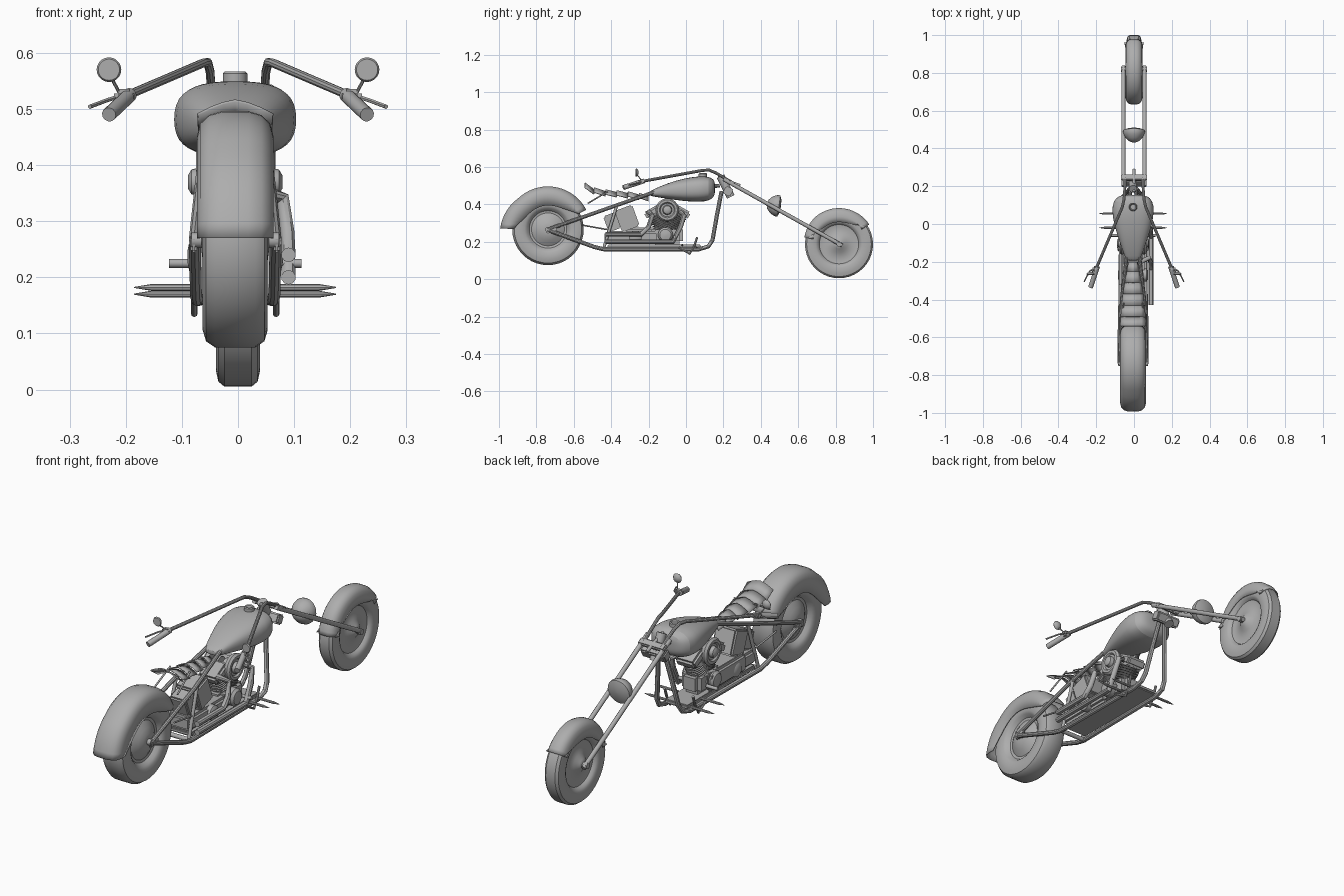
import bpy, bmesh, math
from mathutils import Vector, Matrix

if "Cube" in bpy.data.objects:
    bpy.data.objects.remove(bpy.data.objects["Cube"], do_unlink=True)

GREY = (0.42, 0.42, 0.42, 1)
mat = bpy.data.materials.new("plain grey")
mat.use_nodes = True
mat.diffuse_color = GREY
mat.node_tree.nodes["Principled BSDF"].inputs["Base Color"].default_value = GREY
CX = -0.005      # centre line of the body
made = []


def finish(name, bm):
    bmesh.ops.recalc_face_normals(bm, faces=bm.faces)
    me = bpy.data.meshes.new(name)
    bm.to_mesh(me)
    bm.free()
    me.materials.append(mat)
    ob = bpy.data.objects.new(name, me)
    bpy.context.collection.objects.link(ob)
    made.append(ob)
    return ob


def bridge(bm, rings, closed=True):
    for a, b in zip(rings, rings[1:]):
        n = len(a)
        for i in range(n if closed else n - 1):
            j = (i + 1) % n
            bm.faces.new((a[i], a[j], b[j], b[i]))


def lathe(name, profile, centre, axis=(1, 0, 0), n=24):
    """Revolve (distance along axis, radius) points, closing both ends."""
    bm = bmesh.new()
    m = Matrix.Translation(centre) @ Vector((0, 0, 1)).rotation_difference(Vector(axis)).to_matrix().to_4x4()
    ang = [math.tau * i / n for i in range(n)]
    rings = [[bm.verts.new(m @ Vector((r * math.cos(t), r * math.sin(t), h))) for t in ang]
             for h, r in profile]
    bridge(bm, rings)
    bm.faces.new(rings[0])
    bm.faces.new(rings[-1])
    return finish(name, bm)


def rod(name, a, b, r, r2=None, n=12):
    d = Vector(b) - Vector(a)
    return lathe(name, [(0, r), (d.length, r if r2 is None else r2)], a, d, n)


def tube(name, pts, r, n=10):
    """Sweep a circle along a path with mitred corners."""
    bm = bmesh.new()
    p = [Vector(q) for q in pts]
    rings = []
    for i, q in enumerate(p):
        d0 = (q - p[max(i - 1, 0)]).normalized()
        d1 = (p[min(i + 1, len(p) - 1)] - q).normalized()
        t = (d0 + d1).normalized()
        side = t.cross(Vector((1, 0, 0))).normalized()
        up = side.cross(t)
        rings.append([bm.verts.new(q + r * (math.cos(k * math.tau / n) * side + math.sin(k * math.tau / n) * up))
                      for k in range(n)])
    bridge(bm, rings)
    bm.faces.new(rings[0])
    bm.faces.new(rings[-1])
    return finish(name, bm)


def box(name, centre, size, tilt=0, bevel=0.008):
    bm = bmesh.new()
    m = Matrix.Translation(centre) @ Matrix.Rotation(math.radians(tilt), 4, 'X') @ Matrix.Diagonal((*size, 1))
    bmesh.ops.create_cube(bm, size=1, matrix=m)
    bmesh.ops.bevel(bm, geom=bm.edges[:], offset=bevel, segments=2, affect='EDGES')
    return finish(name, bm)


def wheel(name, centre, half):
    lathe(name, [(-a, r) for a, r in half] + [(a, r) for a, r in reversed(half)], centre, n=40)


def fender(name, centre, w, a0, a1, top, skirt, flare):
    bm = bmesh.new()
    rings = []
    for i in range(25):
        u = i / 24
        t = math.radians(a0 + (a1 - a0) * u)
        out = top + flare * max(0, u - 0.7) / 0.3
        low = skirt + 0.055 * abs(2 * u - 1) ** 4
        half = [(w, low), (w * 1.02, out - 0.045), (w * 0.93, out - 0.022), (w * 0.7, out - 0.007), (w * 0.35, out)]
        sec = half + [(-x, r) for x, r in reversed(half)]
        rings.append([bm.verts.new(Vector(centre) + Vector((x, r * math.cos(t), r * math.sin(t)))) for x, r in sec])
    bridge(bm, rings, False)
    mod = finish(name, bm).modifiers.new("thickness", 'SOLIDIFY')
    mod.thickness = 0.004


# Wheels and fenders
RW, FW = (CX, -0.738, 0.266), (0, 0.818, 0.187)
wheel("rear_wheel", RW, [(0.06, 0.02), (0.058, 0.035), (0.048, 0.06), (0.03, 0.088), (0.032, 0.1), (0.048, 0.112),
                         (0.056, 0.125), (0.058, 0.16), (0.052, 0.18), (0.036, 0.191)])
wheel("front_wheel", FW, [(0.045, 0.012), (0.04, 0.025), (0.024, 0.045), (0.016, 0.085), (0.02, 0.105), (0.032, 0.113),
                          (0.038, 0.125), (0.039, 0.155), (0.035, 0.173), (0.024, 0.182)])
fender("rear_fender", RW, 0.067, 27, 179, 0.23, 0.128, 0.026)
fender("front_fender", FW, 0.045, 33, 169, 0.193, 0.118, -0.004)
rod("rear_axle", (CX - 0.078, *RW[1:]), (CX + 0.078, *RW[1:]), 0.014)
rod("front_axle", (-0.068, *FW[1:]), (0.068, *FW[1:]), 0.013)

# Teardrop tank
bm = bmesh.new()
rings = []
for y, z, hw, hh in [(-0.195, 0.458, 0.03, 0.01), (-0.18, 0.46, 0.042, 0.018), (-0.1, 0.472, 0.07, 0.042),
                     (-0.01, 0.478, 0.1, 0.062), (0.07, 0.482, 0.114, 0.07), (0.125, 0.484, 0.105, 0.066),
                     (0.15, 0.486, 0.075, 0.046), (0.155, 0.487, 0.04, 0.025)]:
    ring = []
    for k in range(20):
        c, s = math.cos(k * math.tau / 20), math.sin(k * math.tau / 20)
        ring.append(bm.verts.new((CX + hw * math.copysign(abs(c) ** 0.75, c), y, z + hh * math.copysign(abs(s) ** 0.75, s))))
    rings.append(ring)
bridge(bm, rings)
bm.faces.new(rings[0])
bm.faces.new(rings[-1])
finish("tank", bm).modifiers.new("smooth", 'SUBSURF').levels = 1
lathe("filler_cap", [(0, 0.022), (0.03, 0.022), (0.034, 0.018), (0.03, 0.014)], (CX, 0.09, 0.533), (0, 0, 1), 16)

# Ribbed seat of overlapping peaked slats
path = [(-0.54, 0.513, 0.068), (-0.49, 0.487, 0.066), (-0.43, 0.477, 0.062),
        (-0.37, 0.472, 0.055), (-0.31, 0.466, 0.045), (-0.25, 0.458, 0.034), (-0.2, 0.45, 0.025)]
for i, (a, b) in enumerate(zip(path, path[1:])):
    bm = bmesh.new()
    rows = [[bm.verts.new((CX + w * k / 3, y, z + lift - 0.025 * abs(k / 3) ** 1.5)) for k in range(-3, 4)]
            for (y, z, w), lift in ((a, 0.004), (b, -0.006))]
    bridge(bm, rows, False)
    finish(f"seat_slat_{i + 1}", bm).modifiers.new("thickness", 'SOLIDIFY').thickness = 0.005

# Engine and gearbox
box("crankcase", (CX, -0.1, 0.235), (0.1, 0.17, 0.1), 0, 0.02)
box("gearbox", (CX, -0.29, 0.225), (0.12, 0.29, 0.065), 0, 0.012)
box("oil_tank", (CX, -0.315, 0.325), (0.11, 0.1, 0.12), 20)
box("battery_box", (CX, -0.395, 0.305), (0.09, 0.07, 0.09), 20)
for label, s in (("front", 1), ("rear", -1)):
    d = Vector((0, s * 0.5, 0.87))
    fins = [(0.04 + 0.011 * k + e, r) for k in range(8) for e, r in ((0, 0.036), (0.003, 0.046), (0.007, 0.046), (0.009, 0.036))]
    lathe(label + "_cylinder", fins, (CX, -0.1, 0.235), d, 16)
    box(label + "_cylinder_head", Vector((CX, -0.1, 0.235)) + d * 0.145, (0.1, 0.1, 0.045), -s * 30, 0.01)
for label, s in (("left", 1), ("right", -1)):
    ax = (s, 0, 0)
    lathe(label + "_air_cleaner", [(0, 0.03), (0.03, 0.03), (0.032, 0.058), (0.048, 0.062), (0.058, 0.054), (0.058, 0.042),
                                   (0.05, 0.036), (0.05, 0.026), (0.066, 0.022), (0.072, 0.012)], (CX + s * 0.012, -0.1, 0.37), ax)
    lathe(label + "_cam_cover", [(0, 0.04), (0.025, 0.04), (0.036, 0.03), (0.04, 0.01)], (CX + s * 0.045, -0.11, 0.237), ax)
    lathe(label + "_clutch_cover", [(0, 0.034), (0.022, 0.034), (0.03, 0.022)], (CX + s * 0.05, -0.27, 0.225), ax, 20)
for i, (y, z) in enumerate(((0.0, 0.2), (-0.17, 0.24))):
    tube(f"exhaust_pipe_{i + 1}", [(0.03, y - 0.03, 0.36), (0.08, y - 0.01, 0.34), (0.088, y - 0.03, 0.28),
                                   (0.09, y - 0.07, z), (0.09, -0.43, z)], 0.013)
box("primary_cover", (CX - 0.06, -0.2, 0.235), (0.03, 0.27, 0.085), 0, 0.012)

# Frame, steering neck and fork yokes
for label, s in (("left", 1), ("right", -1)):
    tube(label + "_lower_rail", [(CX + s * x, y, z) for x, y, z in
         ((0.015, 0.19, 0.47), (0.035, 0.165, 0.34), (0.055, 0.142, 0.21), (0.06, 0.12, 0.175), (0.063, 0.07, 0.16),
          (0.068, -0.44, 0.16), (0.07, -0.49, 0.172), (0.072, -0.738, 0.263))], 0.011)
    tube(label + "_upper_rail", [(CX + s * x, y, z) for x, y, z in
         ((0.015, 0.18, 0.5), (0.03, -0.14, 0.476), (0.06, -0.4, 0.385), (0.073, -0.738, 0.266))], 0.01)
    rod(label + "_seat_post", (CX + s * 0.055, -0.37, 0.395), (CX + s * 0.06, -0.44, 0.165), 0.008)
    rod(label + "_seat_strut", (CX + s * 0.05, -0.42, 0.468), (CX + s * 0.06, -0.525, 0.405), 0.004)
    rod(label + "_fender_stay", (CX + s * 0.06, -0.42, 0.265), (CX + s * 0.068, -0.56, 0.29), 0.004)
    box(label + "_axle_plate", (CX + s * 0.074, -0.72, 0.265), (0.012, 0.06, 0.03), 15, 0.004)
    # Fork leg and handlebar
    rod(label + "_fork_leg", (s * 0.056, 0.2, 0.535), (s * 0.056, 0.835, 0.18), 0.0105)
    tube(label + "_handlebar", [(s * 0.046, 0.25, 0.515), (s * 0.05, 0.16, 0.568), (s * 0.054, 0.125, 0.583),
                                (s * 0.062, 0.09, 0.582), (s * 0.2, -0.235, 0.523)], 0.008)
    rod(label + "_grip", (s * 0.193, -0.225, 0.525), (s * 0.23, -0.335, 0.49), 0.013)
    box(label + "_lever_clamp", (s * 0.203, -0.237, 0.523), (0.036, 0.03, 0.026), 0, 0.008)
    tube(label + "_brake_lever", [(s * 0.21, -0.235, 0.523), (s * 0.235, -0.25, 0.515), (s * 0.264, -0.305, 0.504)], 0.004, 6)
    rod(label + "_mirror_stem", (s * 0.212, -0.24, 0.53), (s * 0.228, -0.262, 0.56), 0.003, None, 6)
    lathe(label + "_mirror", [(-0.005, 0.019), (0, 0.022), (0.008, 0.016), (0.012, 0.005)], (s * 0.23, -0.265, 0.57), (0, 1, 0), 20)
    # Spiked foot pegs on brackets
    for k, (y, z) in enumerate(((0.055, 0.17), (-0.02, 0.182))):
        x0 = CX + s * 0.06
        lathe(f"{label}_foot_peg_{k + 1}", [(0, 0.006), (0.09, 0.006), (0.12, 0.001)], (x0, y, z), (s, 0, 0), 8)
    rod(label + "_upper_peg", (CX + s * 0.06, -0.06, 0.225), (CX + s * 0.118, -0.06, 0.225), 0.008)
    tube(label + "_pedal", [(CX + s * 0.073, 0.06, 0.225), (CX + s * 0.073, 0.045, 0.18),
                            (CX + s * 0.073, 0.02, 0.135), (CX + s * 0.073, -0.04, 0.17)], 0.006, 8)
rod("neck", (CX, 0.185, 0.55), (CX, 0.24, 0.44), 0.022, None, 16)
box("upper_yoke", (0, 0.245, 0.515), (0.135, 0.035, 0.02), -30, 0.005)
box("lower_yoke", (0, 0.225, 0.47), (0.125, 0.045, 0.045), -30, 0.006)
rod("neck_brace", (0, 0.17, 0.545), (0, 0.29, 0.5), 0.008)
rod("frame_cross_tube", (CX - 0.065, -0.44, 0.162), (CX + 0.065, -0.44, 0.162), 0.01)
box("engine_mount", (CX, -0.17, 0.175), (0.12, 0.5, 0.02), 0, 0.005)

# Headlight between the fork legs
lathe("headlight", [(-0.055, 0.008), (-0.05, 0.024), (-0.036, 0.04), (-0.018, 0.052), (0, 0.058), (0.01, 0.056),
                    (0.018, 0.035), (0.021, 0.005)], (0, 0.487, 0.393), (0, 1, -0.15))
rod("headlight_bracket", (-0.056, 0.46, 0.39), (0.056, 0.46, 0.39), 0.006)

# Smooth shading with crisp corners
bpy.ops.object.select_all(action='DESELECT')
for ob in made:
    ob.select_set(True)
bpy.context.view_layer.objects.active = made[0]
bpy.ops.object.shade_smooth_by_angle(angle=math.radians(35))
